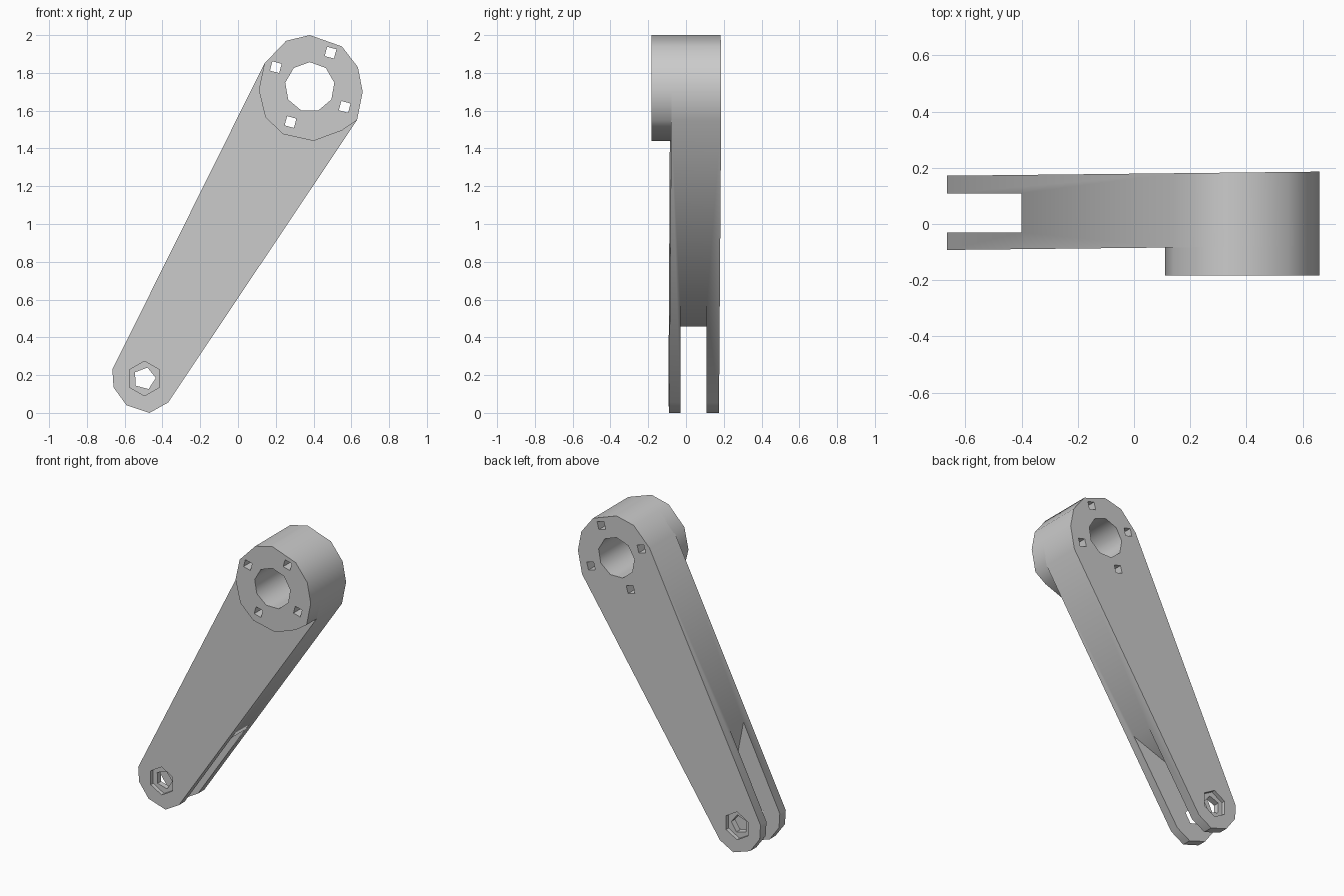
import bpy, bmesh
from math import cos, sin, pi, radians

if "Cube" in bpy.data.objects:
    bpy.data.objects.remove(bpy.data.objects["Cube"])


def prism(name, pts, y0, y1, shear=0.0):
    """Extrude an x-z outline from y0 to y1; shear slides y slightly along x."""
    bm = bmesh.new()
    front = [bm.verts.new((x, y0 + shear * x, z)) for x, z in pts]
    back = [bm.verts.new((x, y1 + shear * x, z)) for x, z in pts]
    bm.faces.new(front)
    bm.faces.new(back[::-1])
    n = len(pts)
    for i in range(n):
        j = (i + 1) % n
        bm.faces.new((front[j], front[i], back[i], back[j]))
    bmesh.ops.recalc_face_normals(bm, faces=bm.faces)
    me = bpy.data.meshes.new(name)
    bm.to_mesh(me)
    bm.free()
    ob = bpy.data.objects.new(name, me)
    bpy.context.collection.objects.link(ob)
    return ob


def ring(c, r, n, start=0):
    return [(c[0] + r * cos(radians(start) + 2 * pi * i / n),
             c[1] + r * sin(radians(start) + 2 * pi * i / n)) for i in range(n)]


def cut(target, cutter):
    cutter.hide_render = True
    mod = target.modifiers.new("cut", 'BOOLEAN')
    mod.operation = 'DIFFERENCE'
    mod.solver = 'EXACT'
    mod.object = cutter
    bpy.context.view_layer.objects.active = target
    bpy.ops.object.modifier_apply(modifier=mod.name)
    bpy.data.objects.remove(cutter)


hub, pivot = (0.38, 1.725), (-0.495, 0.182)

# Outlines: the arm shares the upper right arc of the hub
hub_arc = [(0.63, 1.55), (0.66, 1.70), (0.635, 1.83), (0.55, 1.94),
           (0.38, 2.0), (0.255, 1.97), (0.14, 1.85)]
hub_rest = [(0.11, 1.71), (0.145, 1.565), (0.24, 1.475), (0.40, 1.44), (0.55, 1.495)]
foot_arc = [(-0.665, 0.23), (-0.659, 0.135), (-0.59, 0.04),
            (-0.468, 0.0), (-0.37, 0.055)]

arm = prism("arm", hub_arc + foot_arc, -0.085, 0.179, 0.011)
boss = prism("hub_boss", hub_arc + hub_rest, -0.183, -0.074)

# Hub bore and four bolt holes, through both parts
bolts = [(0.20, 1.83), (0.49, 1.907), (0.565, 1.62), (0.278, 1.54)]
for part in (arm, boss):
    cut(part, prism("bore_cutter", ring(hub, 0.132, 9, 10), -0.4, 0.4))
    for p in bolts:
        cut(part, prism("bolt_cutter", ring(p, 0.036, 4, 30), -0.4, 0.4))

# Fork slot, ending in a wedge
slot = [(-0.412, 0.829), (-0.34, 0.457), (0.024, 0.587),
        (0.1, -0.2), (-0.9, -0.2), (-0.9, 0.829)]
cut(arm, prism("slot_cutter", slot, -0.03, 0.109))

# Pivot hole with a hexagonal recess on each outer face
cut(arm, prism("pivot_cutter", ring(pivot, 0.06, 5, 75), -0.4, 0.4))
for y0, y1 in ((-0.4, -0.065), (0.148, 0.4)):
    cut(arm, prism("recess_cutter", ring(pivot, 0.092, 6, 30), y0, y1))

# Smooth curved walls, crisp edges
for part in (arm, boss):
    bpy.ops.object.select_all(action='DESELECT')
    part.select_set(True)
    bpy.context.view_layer.objects.active = part
    bpy.ops.object.shade_smooth_by_angle(angle=radians(45))
